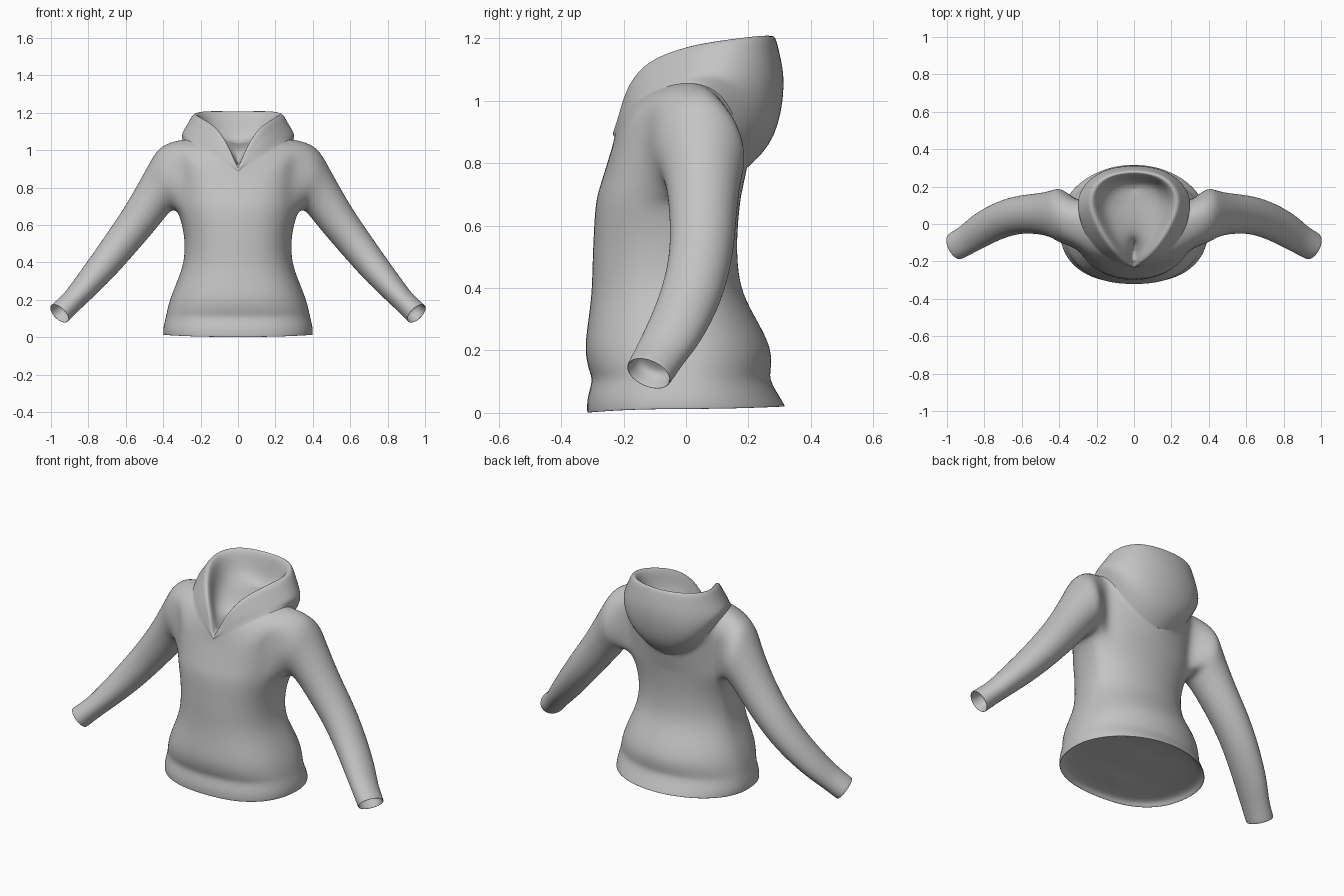
import bpy, bmesh, math
from mathutils import Vector

if "Cube" in bpy.data.objects:
    bpy.data.objects.remove(bpy.data.objects["Cube"])

SEG = 12  # segments in a half ring, running front -> side -> back

fabric = bpy.data.materials.new("grey_fabric")
fabric.diffuse_color = (0.55, 0.55, 0.55, 1)
fabric.use_nodes = True
fabric.node_tree.nodes["Principled BSDF"].inputs["Base Color"].default_value = fabric.diffuse_color


def half_loop(points):
    """Smooth curve through seven control points, two segments per span."""
    p = [Vector(q) for q in points]
    last = Vector((-p[-2].x, p[-2].y, p[-2].z))
    p = [2 * p[0] - p[1]] + p + [last]
    out = []
    for i in range(1, len(p) - 2):
        a, b, c, d = p[i - 1:i + 3]
        out += [b, (9 * (b + c) - a - d) / 16]
    return out + [p[-2]]


def blend(a, b, t):
    return [p.lerp(q, t) for p, q in zip(a, b)]


def body_ring(z, hw, yf, yb, yc=0.0, zf=None, zb=None):
    """Half oval, squarer in front; z, zf, zb are side, front, back heights."""
    zf = z if zf is None else zf
    zb = z if zb is None else zb
    out = []
    for j in range(SEG + 1):
        t = math.pi * j / SEG
        s, c = abs(math.sin(t)), math.cos(t)
        h = z * s * s + (zf if c > 0 else zb) * c * c
        if c > 0:
            s, c = s ** .82, c ** .82
        y = yc + (yf - yc) * c if c > 0 else yc - (yb - yc) * c
        out.append(Vector((0 if j in (0, SEG) else hw * s, y, h)))
    return out


def sleeve_ring(ux, uz, lx, lz, y, hw, tilt=0.0):
    """16-sided oval between an upper and a lower point; tilt turns it forward."""
    c = Vector(((ux + lx) / 2, y, (uz + lz) / 2))
    up = Vector(((ux - lx) / 2, 0, (uz - lz) / 2)) * 1.03
    side = Vector((tilt * .75, hw * 1.03, -tilt * .66))
    angles = [math.radians(-135 + 22.5 * k) for k in range(16)]
    return [c + up * math.sin(a) + side * math.cos(a) for a in angles]


def add_rows(bm, rows):
    return [[bm.verts.new(v) for v in r] for r in rows]


def skin(bm, rows, closed=False, skip=lambda r, j: False):
    n = len(rows[0])
    for r in range(len(rows) - 1):
        for j in range(n if closed else n - 1):
            if not skip(r, j):
                k = (j + 1) % n
                bm.faces.new((rows[r][j], rows[r][k], rows[r + 1][k], rows[r + 1][j]))


def finish(name, bm):
    """Mirror the half across x = 0 and smooth it."""
    for f in bm.faces:
        f.smooth = True
    me = bpy.data.meshes.new(name)
    bm.to_mesh(me)
    bm.free()
    me.materials.append(fabric)
    ob = bpy.data.objects.new(name, me)
    bpy.context.collection.objects.link(ob)
    ob.modifiers.new("mirror", 'MIRROR')
    sub = ob.modifiers.new("smooth", 'SUBSURF')
    sub.levels = sub.render_levels = 2


# Neck seam, shared by the body and the hood
seam = half_loop([(0, -.23, .885), (.10, -.205, .95), (.20, -.135, 1.015), (.285, 0, 1.06),
                  (.285, .12, 1.015), (.18, .185, .86), (0, .195, .775)])

# Body: recessed underside, waistband, waist, then chest blended up to the shoulders
hem = body_ring(.012, .404, -.32, .322, zf=0, zb=.02)
body = [[Vector((p.x * f, p.y * max(f, .4), p.z + dz)) for p in hem]
        for f, dz in ((0, .035), (.55, .035), (.92, .03), (.97, .008), (.99, 0))]
body += [
    hem,
    body_ring(.05, .404, -.32, .304),
    body_ring(.105, .390, -.300, .270),
    body_ring(.135, .384, -.314, .274),
    body_ring(.20, .368, -.328, .279),
    body_ring(.28, .336, -.318, .24),
    body_ring(.38, .295, -.304, .18),
    body_ring(.48, .285, -.302, .165),
    body_ring(.58, .295, -.298, .165, .01),
]
chest = body_ring(.68, .325, -.292, .175, .03)
shoulder = body_ring(1.055, .34, -.235, .194, .045, .86, .765)
R0, R1, J0, J1 = len(body), len(body) + 4, 4, 8  # armhole rows and columns
body += [blend(chest, shoulder, i / 4) for i in range(5)] + [seam]
bm = bmesh.new()
rows = add_rows(bm, body)
skin(bm, rows, skip=lambda r, j: R0 <= r < R1 and J0 <= j < J1)

# Sleeve grown out of the armhole, bent at the elbow, cuff turned forward
armhole = ([rows[R0][j] for j in range(J0, J1)] + [rows[r][J1] for r in range(R0, R1)]
           + [rows[R1][j] for j in range(J1, J0, -1)] + [rows[r][J0] for r in range(R1, R0, -1)])
sleeve = [
    sleeve_ring(.425, 1.015, .355, .68, .045, .148),
    sleeve_ring(.475, .925, .375, .66, .053, .130),
    sleeve_ring(.53, .825, .40, .63, .055, .115),
    sleeve_ring(.61, .685, .46, .555, .055, .105),
    sleeve_ring(.70, .555, .56, .44, .05, .10),
    sleeve_ring(.80, .41, .67, .315, .015, .10),
    sleeve_ring(.895, .28, .79, .20, -.045, .092, .015),
    sleeve_ring(.935, .225, .855, .14, -.085, .078, .02),
    sleeve_ring(1.0, .17, .912, .08, -.12, .07, .032),
]
# Shallow hollow in the cuff
end = sleeve[-1]
mid = sum(end, Vector()) / 16
inward = Vector((-.7, .35, .62))
sleeve += [[mid + (p - mid) * f + inward * d for p in end]
           for f, d in ((.95, 0), (.88, .015), (.85, .06), (.4, .07))]
rings = add_rows(bm, sleeve)
skin(bm, [armhole] + rings, closed=True)
bm.faces.new(rings[-1])
finish("body_and_sleeves", bm)

# Hood: outer bulge and rim, with blended rings between
bulge = half_loop([(0, -.236, .895), (.12, -.182, 1.02), (.215, -.085, 1.07), (.30, .055, 1.09),
                   (.295, .17, 1.075), (.19, .282, 1.055), (0, .324, 1.06)])
rim = half_loop([(0, -.226, .905), (.063, -.192, 1.045), (.13, -.12, 1.135), (.208, .01, 1.185),
                 (.24, .14, 1.208), (.17, .25, 1.222), (0, .287, 1.22)])
sag = [Vector((p.x, p.y * (1.24 if p.y > 0 else 1), p.z)) for p in blend(seam, bulge, .32)]
hood = [seam, sag, bulge, blend(bulge, rim, .55), rim]

# Inside of the hood: the rim shrunk step by step down to a centre crease
for fx, fy, fz in ((.86, .9, .92), (.72, .82, .6), (.42, .7, .45), (0, .5, .4)):
    hood.append([Vector((p.x * fx, .05 + (p.y - .05) * fy, .9 + (p.z - .9) * fz)) for p in rim])
bm = bmesh.new()
rows = add_rows(bm, hood)
skin(bm, rows)

# Sharp point where the hood edges meet in front
crease = bm.edges.layers.float.new("crease_edge")
for a, b in zip(rows[:6], rows[1:6]):
    bm.edges.get((a[0], b[0]))[crease] = 1.0
finish("hood", bm)
